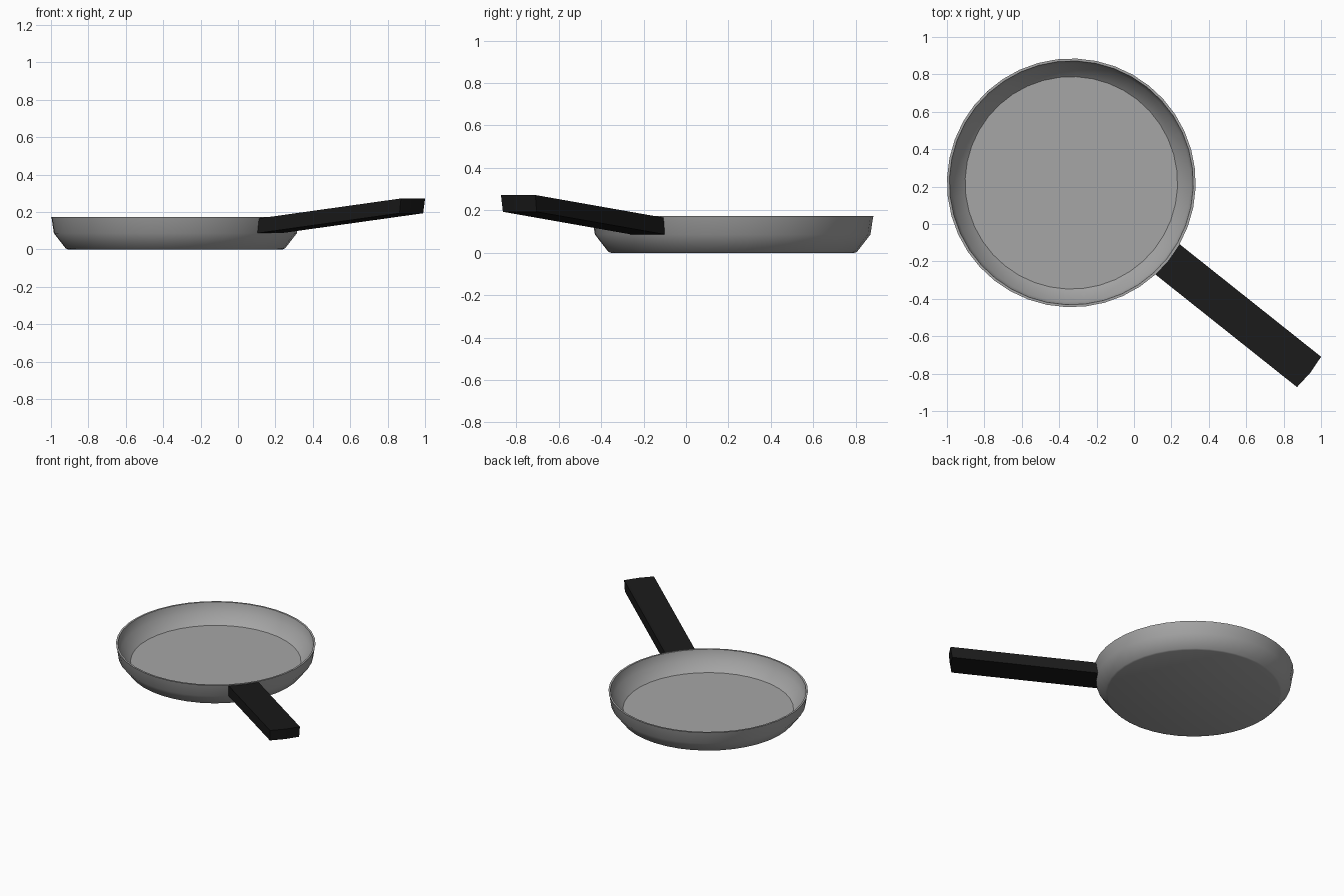
import bpy, bmesh, math

if "Cube" in bpy.data.objects:
    bpy.data.objects.remove(bpy.data.objects["Cube"])

CX, CY = -0.335, 0.22            # pan centre
SEG = 40                         # sides around the pan
AIM = math.radians(-38.5)        # handle direction
STEP = 2 * math.pi / SEG


def finish(name, bm, color=None):
    bmesh.ops.recalc_face_normals(bm, faces=bm.faces)
    me = bpy.data.meshes.new(name)
    bm.to_mesh(me)
    bm.free()
    ob = bpy.data.objects.new(name, me)
    bpy.context.collection.objects.link(ob)
    if color:
        mat = bpy.data.materials.new(name + "_colour")
        mat.diffuse_color = color
        mat.use_nodes = True
        mat.node_tree.nodes["Principled BSDF"].inputs["Base Color"].default_value = mat.diffuse_color
        me.materials.append(mat)
    bpy.ops.object.select_all(action='DESELECT')
    ob.select_set(True)
    bpy.context.view_layer.objects.active = ob
    bpy.ops.object.shade_smooth_by_angle(angle=math.radians(35))
    return ob


def polar(r, a, z):
    return (CX + r * math.cos(a), CY + r * math.sin(a), z)


def loft(bm, rings, closed):
    for lo, hi in zip(rings, rings[1:]):
        n = len(lo)
        for i in range(n if closed else n - 1):
            j = (i + 1) % n
            bm.faces.new((lo[i], lo[j], hi[j], hi[i]))


# Pan: outer wall, rim, inner wall, with flat base and cooking floor
profile = [(0.575, 0.0), (0.587, 0.005), (0.650, 0.086), (0.662, 0.165),
           (0.665, 0.173), (0.652, 0.173), (0.637, 0.105), (0.568, 0.04)]
bm = bmesh.new()
rings = [[bm.verts.new(polar(r, AIM + i * STEP, z)) for i in range(SEG)]
         for r, z in profile]
loft(bm, rings, True)
bm.faces.new(rings[0])
bm.faces.new(rings[-1])
finish("pan_body", bm, (0.38, 0.38, 0.38, 1))

# Handle: a two-sided patch of the outer wall pushed outward and up
LENGTH, RISE = 0.97, 0.107
bm = bmesh.new()
sections = []
for reach in (-0.004, LENGTH):
    up = max(reach, 0) / LENGTH * RISE
    dx, dy = reach * math.cos(AIM), reach * math.sin(AIM)
    loop = []
    for r, z, order in ((0.650, 0.086, (-1, 0, 1)), (0.662, 0.165, (1, 0, -1))):
        for k in order:
            x, y, h = polar(r, AIM + k * STEP, z)
            loop.append(bm.verts.new((x + dx, y + dy, h + up)))
    sections.append(loop)
loft(bm, sections, True)
for s in sections:
    bm.faces.new((s[0], s[1], s[4], s[5]))
    bm.faces.new((s[1], s[2], s[3], s[4]))
finish("handle", bm, (0.01, 0.01, 0.01, 1))
